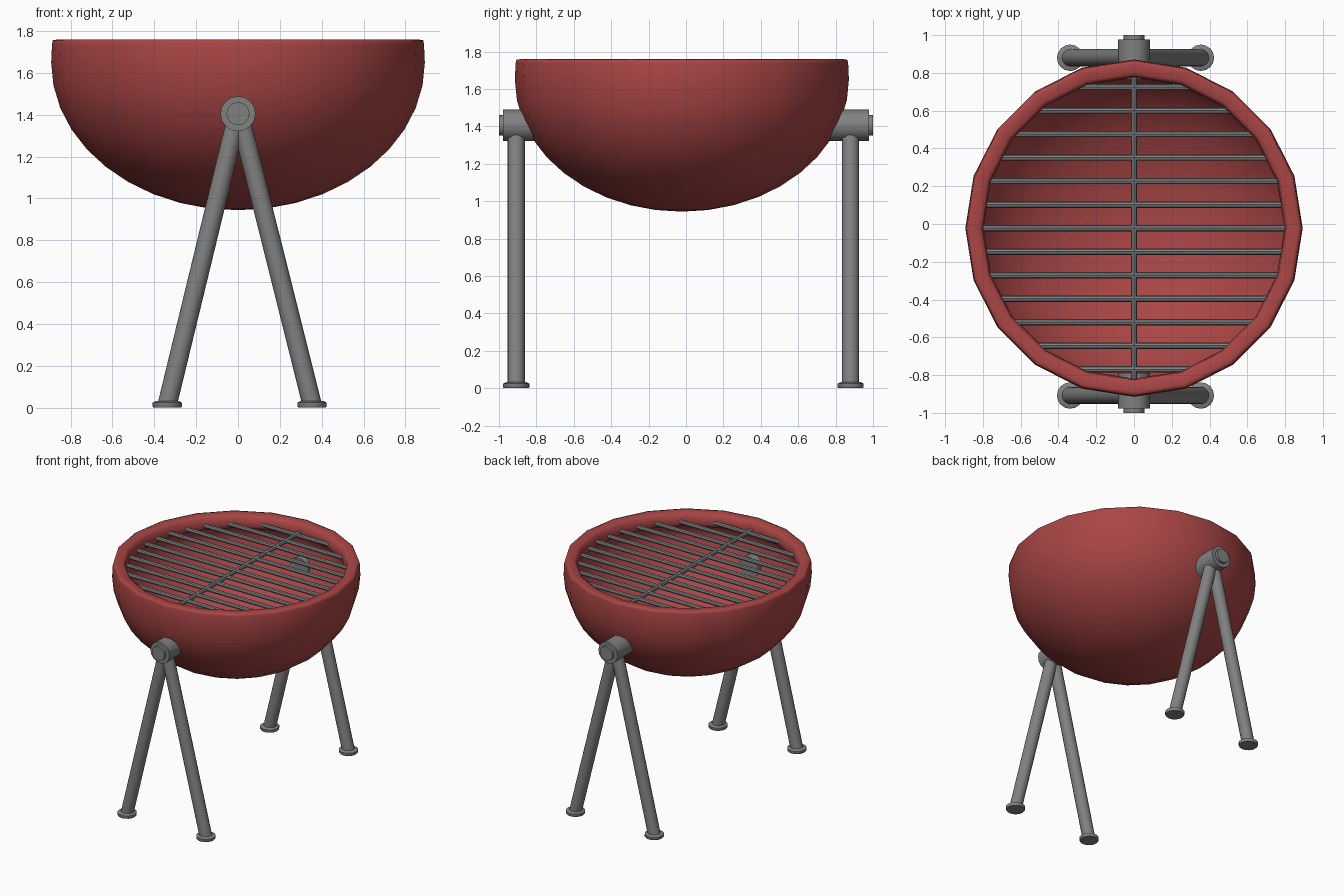
import bpy, bmesh, math
from mathutils import Vector

if "Cube" in bpy.data.objects:
    bpy.data.objects.remove(bpy.data.objects["Cube"])

CY = -0.022            # bowl centre in y
SIDES = 20


def material(name, color):
    m = bpy.data.materials.new(name)
    m.diffuse_color = (*color, 1)
    m.use_nodes = True
    m.node_tree.nodes["Principled BSDF"].inputs["Base Color"].default_value = m.diffuse_color
    return m


red = material("red_enamel", (0.40, 0.06, 0.06))
grey = material("dark_steel", (0.22, 0.22, 0.22))


def lathe(name, profile, loc, sides, axis=(0, 0, 1), mat=grey, angle=35):
    """Revolve (radius, height) points around an axis starting at loc."""
    bm = bmesh.new()
    rings = []
    for r, h in profile:
        if r == 0:
            rings.append([bm.verts.new((0, 0, h))])
        else:
            rings.append([bm.verts.new((r * math.cos(t), r * math.sin(t), h))
                          for t in (2 * math.pi * i / sides for i in range(sides))])
    for a, b in zip(rings, rings[1:]):
        for i in range(sides):
            j = (i + 1) % sides
            quad = [a[i % len(a)], a[j % len(a)], b[j % len(b)], b[i % len(b)]]
            bm.faces.new(list(dict.fromkeys(quad)))
    bmesh.ops.recalc_face_normals(bm, faces=bm.faces)
    me = bpy.data.meshes.new(name)
    bm.to_mesh(me)
    bm.free()
    me.materials.append(mat)
    ob = bpy.data.objects.new(name, me)
    bpy.context.collection.objects.link(ob)
    ob.location = loc
    ob.rotation_euler = Vector(axis).to_track_quat('Z', 'Y').to_euler()
    bpy.ops.object.select_all(action='DESELECT')
    ob.select_set(True)
    bpy.context.view_layer.objects.active = ob
    bpy.ops.object.shade_smooth_by_angle(angle=math.radians(angle))
    return ob


def rod(name, a, b, r, sides=12):
    a, b = Vector(a), Vector(b)
    length = (b - a).length
    return lathe(name, [(0, 0), (r, 0), (r, length), (0, length)], a, sides, b - a)


def half_ellipse(a, b, start, steps=10):
    """Profile from the bottom pole up to `start` steps below the equator."""
    pts = [(0, 1.65 - b)]
    for i in range(steps - 1, start - 1, -1):
        t = math.pi / 2 * i / steps
        pts.append((a * math.cos(t), 1.65 - b * math.sin(t)))
    return pts


# Bowl: half-ellipsoid shell with a thick rounded rim lip
outer = half_ellipse(0.893, 0.706, 0)
inner = half_ellipse(0.868, 0.682, 1)[::-1]
rim = [(0.889, 1.738), (0.885, 1.756), (0.868, 1.759), (0.822, 1.757),
       (0.803, 1.745), (0.797, 1.675), (0.805, 1.655), (0.855, 1.635)]
lathe("bowl", outer + rim + inner, (0, CY, 0), SIDES, mat=red, angle=75)

# Grate: 13 cross bars and one long bar
GZ, GR, BAR = 1.69, 0.802, 0.0165
for i in range(-6, 7):
    dy = i * 0.1245
    half = math.sqrt(GR * GR - dy * dy)
    rod(f"grate_bar_{i + 7}", (-half, CY + dy, GZ), (half, CY + dy, GZ), BAR, 8)
rod("grate_long_bar", (0, CY - GR, GZ), (0, CY + GR, GZ), BAR, 8)

# Pivot hubs, leg pairs and feet on both ends
HZ = 1.405
for side, s, leg_y, start in (("front", -1, -0.908, 0.79), ("back", 1, 0.88, 0.765)):
    d = 0.978 - start
    hub = [(0, 0), (0.084, 0), (0.084, d), (0.055, d), (0.055, d + 0.022), (0, d + 0.022)]
    lathe(f"{side}_hub", hub, (0, s * start, HZ), 16, (0, s, 0))
    for tag, x in (("left", -0.338), ("right", 0.354)):
        top_x = 0.01 if x > 0 else -0.005
        rod(f"{side}_{tag}_leg", (x, leg_y, 0.015), (top_x, leg_y, 1.39), 0.046, 16)
        foot = [(0, 0), (0.066, 0), (0.07, 0.006), (0.07, 0.024), (0.055, 0.032), (0, 0.032)]
        lathe(f"{side}_{tag}_foot", foot, (x, leg_y, 0), 16)
